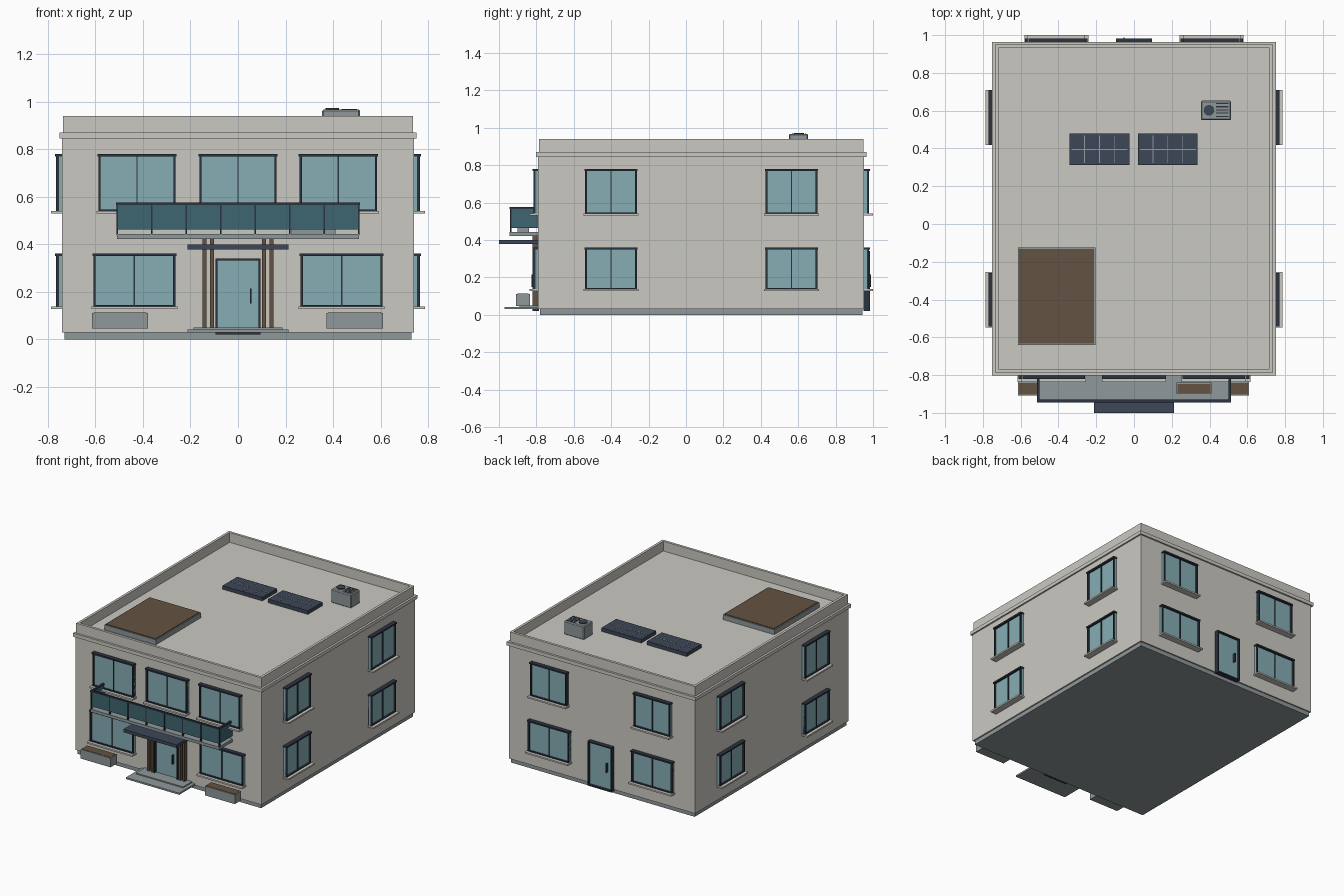
import bpy, bmesh, math
from mathutils import Matrix, Vector

if "Cube" in bpy.data.objects:
    bpy.data.objects.remove(bpy.data.objects["Cube"])


def lin(c):
    c /= 255
    return c / 12.92 if c <= 0.04045 else ((c + 0.055) / 1.055) ** 2.4


def material(name, r, g, b):
    m = bpy.data.materials.new(name)
    m.diffuse_color = (lin(r), lin(g), lin(b), 1)
    m.use_nodes = True
    m.node_tree.nodes["Principled BSDF"].inputs["Base Color"].default_value = m.diffuse_color
    return m


WALL = material("warm_plaster", 203, 201, 194)
STONE = material("grey_stone", 144, 153, 154)
FRAME = material("dark_frame", 44, 51, 64)
NAVY = material("slate_navy", 61, 71, 87)
GLASS = material("pale_teal_glass", 134, 174, 181)
RAIL_GLASS = material("deep_teal_glass", 61, 102, 112)
WOOD = material("brown_wood", 100, 82, 65)
LINE = material("panel_line", 150, 156, 160)

X, Y0, Y1 = 0.74, -0.79, 0.953      # wall planes


def part(name, boxes, M=Matrix(), bevel=0):
    """One object made of boxes: (material, x0, x1, y0, y1, z0, z1)."""
    bm = bmesh.new()
    mats = []
    for mat, x0, x1, y0, y1, z0, z1 in boxes:
        if mat not in mats:
            mats.append(mat)
        c = Vector(((x0 + x1) / 2, (y0 + y1) / 2, (z0 + z1) / 2))
        T = M @ Matrix.Translation(c) @ Matrix.Diagonal((x1 - x0, y1 - y0, z1 - z0, 1))
        made = bmesh.ops.create_cube(bm, size=1, matrix=T)
        for f in {f for v in made["verts"] for f in v.link_faces}:
            f.material_index = mats.index(mat)
    me = bpy.data.meshes.new(name)
    bm.to_mesh(me)
    bm.free()
    for m in mats:
        me.materials.append(m)
    ob = bpy.data.objects.new(name, me)
    bpy.context.collection.objects.link(ob)
    if bevel:
        b = ob.modifiers.new("bevel", "BEVEL")
        b.width, b.segments = bevel, 1
    return ob


def facade(angle, x, y):
    """Local frame of a wall: x along it, -y outwards."""
    return Matrix.Translation((x, y, 0)) @ Matrix.Rotation(math.radians(angle), 4, 'Z')


FRONT, BACK = facade(0, 0, Y0), facade(180, 0, Y1)
RIGHT, LEFT = facade(90, X, 0), facade(-90, -X, 0)


def window(name, M, u, w, z0, z1):
    a, b, t = u - w / 2, u + w / 2, 0.009
    part(name, [
        (GLASS, a, b, -0.014, 0.005, z0, z1),
        (FRAME, a, a + t, -0.026, 0.004, z0, z1),
        (FRAME, b - t, b, -0.026, 0.004, z0, z1),
        (FRAME, a, b, -0.026, 0.004, z0, z0 + 0.006),
        (FRAME, u - 0.003, u + 0.003, -0.02, 0, z0, z1),
        (FRAME, a - 0.004, b + 0.004, -0.03, 0.004, z1 - 0.01, z1 + 0.001),
        (WALL, a - 0.008, b + 0.008, -0.047, 0.004, z0 - 0.011, z0)], M)


def door(name, M):
    part(name, [
        (GLASS, -0.09, 0.09, -0.014, 0.005, 0.022, 0.335),
        (FRAME, -0.095, -0.087, -0.03, 0.004, 0.02, 0.34),
        (FRAME, 0.087, 0.095, -0.03, 0.004, 0.02, 0.34),
        (FRAME, -0.095, 0.095, -0.03, 0.004, 0.331, 0.34),
        (FRAME, -0.095, 0.095, -0.03, 0.004, 0.02, 0.03),
        (FRAME, 0.05, 0.056, -0.035, -0.012, 0.15, 0.215)], M)


def ring(mat, x, y0, y1, t, z0, z1):
    return [(mat, -x, x, y0, y0 + t, z0, z1), (mat, -x, x, y1 - t, y1, z0, z1),
            (mat, -x, -x + t, y0 + t, y1 - t, z0, z1), (mat, x - t, x, y0 + t, y1 - t, z0, z1)]


# Building shell
part("plinth", [(STONE, -X + 0.01, X - 0.01, Y0 + 0.01, Y1 - 0.01, 0, 0.03)])
part("walls", [(WALL, -X, X, Y0, Y1, 0.03, 0.85)])
part("cornice", [(WALL, -X - 0.011, X + 0.011, Y0 - 0.011, Y1 + 0.011, 0.845, 0.87)])
part("parapet", ring(WALL, X - 0.004, Y0 + 0.004, Y1 - 0.004, 0.018, 0.868, 0.94))

# Windows and doors
UP, LOW = (0.541, 0.779), (0.138, 0.36)
for u in (-0.425, 0, 0.422):
    window("front_upper_window", FRONT, u, 0.325, *UP)
for s in (-1, 1):
    window("front_lower_window", FRONT, s * 0.436, 0.345, *LOW)
    window("back_upper_window", BACK, s * 0.411, 0.288, *UP)
    window("back_lower_window", BACK, s * 0.411, 0.324, *LOW)
for y in (-0.401, 0.564):
    for z in (UP, LOW):
        window("right_window", RIGHT, y, 0.276, *z)
        window("left_window", LEFT, -y, 0.276, *z)
door("front_door", FRONT)
door("back_door", BACK)

# Entrance: steps, canopy, timber fins, planters
part("entrance_steps", [(STONE, -0.212, 0.212, -0.97, Y0, 0.03, 0.042),
                        (STONE, -0.187, 0.187, -0.89, Y0, 0.042, 0.05)])
part("canopy", [(NAVY, -0.212, 0.212, -1.0, Y0, 0.378, 0.4)])
for s in (-1, 1):
    for x in (0.109, 0.141):
        part("timber_fin", [(WOOD, s * x - 0.008, s * x + 0.008, -0.82, Y0, 0.045, 0.425)])


def planter(name, x0, x1, y0, y1, z0, z1):
    part(name, [(STONE, x0, x1, y0, y1, z0, z1),
                (WOOD, x0 + 0.006, x1 - 0.006, y0 + 0.006, y1 - 0.006, z1 - 0.004, z1 + 0.002)])


planter("left_planter", -0.615, -0.378, -0.908, -0.835, 0.046, 0.112)
planter("right_planter", 0.372, 0.61, -0.908, -0.835, 0.046, 0.112)
planter("balcony_planter", 0.225, 0.41, -0.9, -0.84, 0.443, 0.468)

# Balcony
part("balcony_slab", [(STONE, -0.51, 0.51, -0.945, Y0, 0.422, 0.443)])
part("balcony_glass", [(RAIL_GLASS, -0.508, 0.508, -0.939, -0.933, 0.463, 0.568)] +
     [(RAIL_GLASS, s * 0.505 - 0.003, s * 0.505 + 0.003, -0.936, Y0, 0.463, 0.568) for s in (-1, 1)])
part("balcony_rail", [(FRAME, -0.514, 0.514, -0.944, -0.93, 0.566, 0.577)] +
     [(FRAME, s * 0.506 - 0.007, s * 0.506 + 0.007, -0.94, Y0, 0.566, 0.577) for s in (-1, 1)])
for i in range(8):
    x = -0.508 + i * 1.016 / 7
    part("balcony_post", [(FRAME, x - 0.004, x + 0.004, -0.942, -0.932, 0.44, 0.57)])

# Roof terrace deck
part("roof_deck", [(STONE, -0.615, -0.205, -0.64, -0.125, 0.868, 0.905),
                   (WOOD, -0.608, -0.212, -0.633, -0.132, 0.9, 0.91)])

# Solar panels with cell lines
for x in (-0.183, 0.179):
    lines = [(LINE, x - 0.079 + i * 0.079 - 0.002, x - 0.079 + i * 0.079 + 0.002,
              0.322, 0.468, 0.89, 0.8975) for i in range(3)]
    part("solar_panel", [(NAVY, x - 0.158, x + 0.158, 0.312, 0.478, 0.868, 0.896),
                         (LINE, x - 0.148, x + 0.148, 0.393, 0.397, 0.89, 0.8975)] + lines)

# Rooftop cooling unit
part("cooling_unit", [(STONE, 0.354, 0.514, 0.55, 0.653, 0.868, 0.967)], bevel=0.006)
part("cooling_vents", [(FRAME, 0.435, 0.5, y - 0.003, y + 0.003, 0.96, 0.969)
                       for y in (0.57, 0.587, 0.604, 0.621, 0.638)])
bpy.ops.mesh.primitive_cylinder_add(vertices=20, radius=0.028, depth=0.01, location=(0.397, 0.602, 0.968))
fan = bpy.context.object
fan.name = "cooling_fan"
fan.data.materials.append(NAVY)
